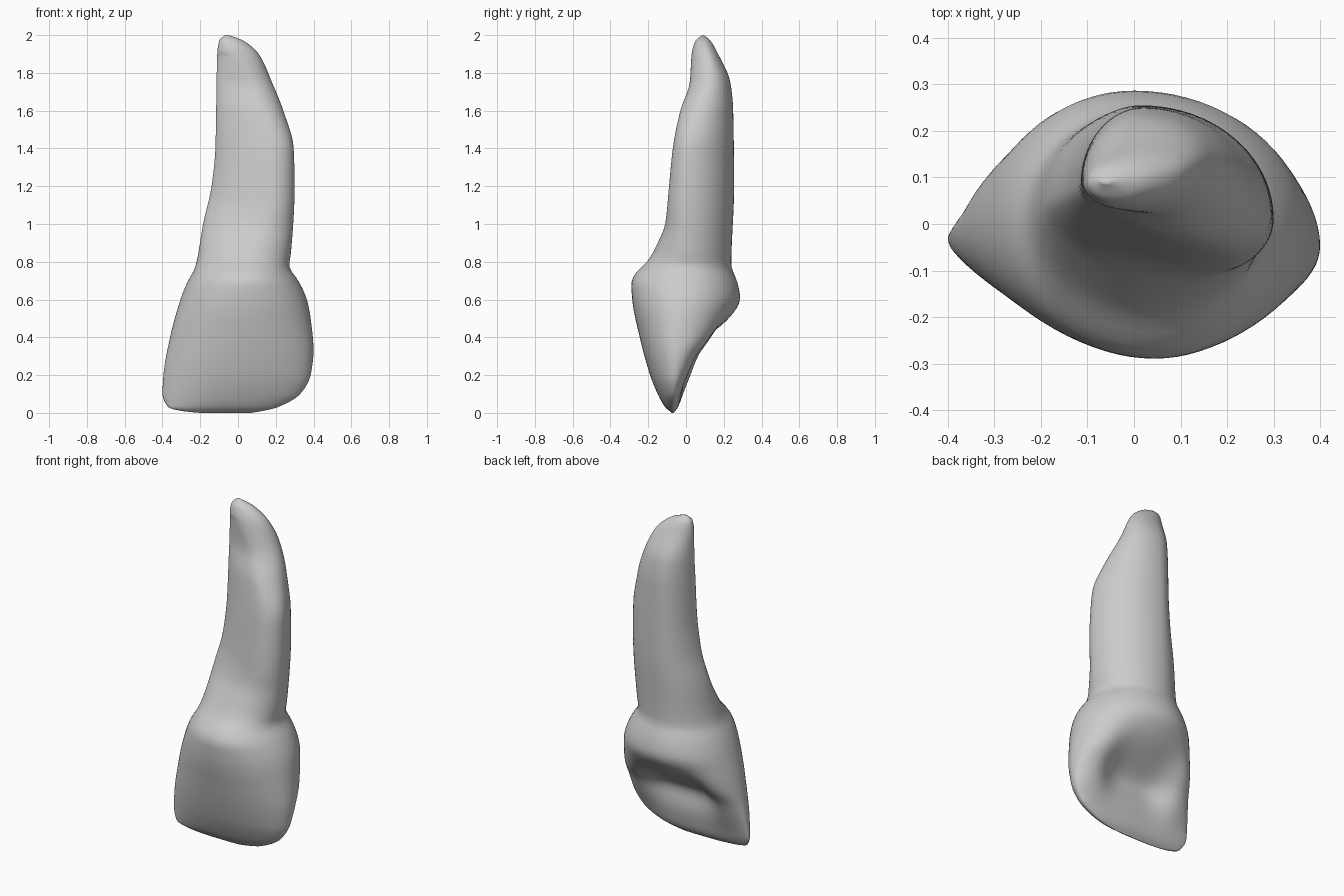
import bpy
import bmesh
import math
from mathutils import Vector

default_cube = bpy.data.objects.get("Cube")
if default_cube:
    bpy.data.objects.remove(default_cube, do_unlink=True)

# Outline profiles as (height, offset) keys
left_side = [(0, -.2), (.01, -.3), (.03, -.37), (.1, -.4), (.2, -.395), (.4, -.36), (.6, -.305),
             (.7, -.265), (.76, -.23), (.82, -.215), (1, -.185), (1.2, -.14), (1.4, -.12),
             (1.9, -.11), (1.97, -.1), (2, -.07)]
right_side = [(0, .07), (.01, .13), (.03, .21), (.1, .33), (.2, .385), (.33, .4), (.5, .385),
              (.6, .365), (.7, .32), (.78, .27), (.84, .28), (1.2, .3), (1.4, .295), (1.6, .24),
              (1.75, .18), (1.9, .11), (1.97, .03), (2, -.05)]
front_side = [(0, -.075), (.03, -.11), (.1, -.15), (.2, -.19), (.4, -.245), (.6, -.285),
              (.69, -.29), (.75, -.26), (.8, -.205), (.9, -.15), (1, -.11), (1.2, -.09),
              (1.4, -.07), (1.6, -.03), (1.75, .02), (1.9, .03), (1.97, .05), (2, .085)]
back_side = [(0, -.065), (.03, -.04), (.1, -.01), (.2, .04), (.3, .09), (.4, .18), (.5, .25),
             (.6, .29), (.7, .27), (.78, .24), (1.2, .255), (1.6, .25), (1.75, .235),
             (1.9, .17), (1.97, .13), (2, .095)]

# Where the widest points of each cross-section sit
left_depth = [(0, -.07), (.1, -.03), (.6, 0), (.8, .02), (1.2, .07), (2, .09)]
right_depth = [(0, -.07), (.3, -.05), (.8, 0), (1.4, .02), (1.8, .13), (2, .09)]
front_centre = [(0, -.03), (.2, .03), (.8, .05), (1.1, .18), (1.4, .19), (1.7, .08), (2, -.06)]
back_centre = [(0, -.03), (.6, 0), (1.6, .02), (1.9, 0), (2, -.06)]


def sample(keys, height):
    """Smooth interpolation that never overshoots its keys."""
    slopes = [(b[1] - a[1]) / (b[0] - a[0]) for a, b in zip(keys, keys[1:])]
    tangents = [slopes[0]]
    for before, after in zip(slopes, slopes[1:]):
        same_way = before * after > 0
        tangents.append(2 * before * after / (before + after) if same_way else 0)
    tangents.append(slopes[-1])
    for i in range(len(slopes)):
        (start, low), (end, high) = keys[i], keys[i + 1]
        if height <= end:
            break
    span = end - start
    t = min(max((height - start) / span, 0), 1)
    blend = t * t * (3 - 2 * t)
    ease_in = t * (1 - t) ** 2 * tangents[i]
    ease_out = t * t * (t - 1) * tangents[i + 1]
    return low + (high - low) * blend + span * (ease_in + ease_out)


def bump(value, centre, width, power=2):
    return math.exp(-abs((value - centre) / width) ** power)


def quarter_arc(start, end, corner, fullness, steps):
    """Bezier quarter turn from start towards end around a corner."""
    handle_a = start.lerp(corner, fullness)
    handle_b = end.lerp(corner, fullness)
    for step in range(steps):
        t = step / steps
        s = 1 - t
        yield s**3 * start + 3 * s * s * t * handle_a + 3 * s * t * t * handle_b + t**3 * end


def cross_section(height, steps=20):
    left = Vector((sample(left_side, height), sample(left_depth, height)))
    right = Vector((sample(right_side, height), sample(right_depth, height)))
    front = Vector((sample(front_centre, height), sample(front_side, height)))
    back = Vector((sample(back_centre, height), sample(back_side, height)))
    # The root is flatter at its front left, the crown fuller behind
    root_flatness = min(max((height - .8) / .3, 0), 1) * (height < 1.9)
    hollow = bump(height, .32, .15)
    front_left = .55 - .15 * root_flatness
    behind = .55 + .15 * hollow
    points = []
    for start, end, fullness in ((left, front, front_left), (front, right, .55),
                                 (right, back, behind), (back, left, behind)):
        vertical_first = start in (left, right)
        corner = Vector((start.x, end.y)) if vertical_first else Vector((end.x, start.y))
        is_back = back in (start, end)
        for point in quarter_arc(start, end, corner, fullness, steps):
            # Scooped hollow between the ridges on the back of the crown
            if is_back:
                point.y -= .1 * hollow * bump(point.x, .01, .22, 4)
            points.append((point.x, point.y, height))
    return points


# Tooth body, lofted with finer rings towards both ends
ring_count = 110
mesh = bpy.data.meshes.new("incisor_tooth")
bm = bmesh.new()
rings = []
for level in range(ring_count + 1):
    height = 1 - math.cos(math.pi * level / ring_count)
    rings.append([bm.verts.new(point) for point in cross_section(height)])
for lower, upper in zip(rings, rings[1:]):
    for i in range(len(lower)):
        bm.faces.new((lower[i - 1], lower[i], upper[i], upper[i - 1]))
bm.faces.new(rings[0][::-1])
bm.faces.new(rings[-1])
bmesh.ops.recalc_face_normals(bm, faces=bm.faces)
for face in bm.faces:
    face.smooth = True
bm.to_mesh(mesh)
bm.free()
tooth = bpy.data.objects.new("incisor_tooth", mesh)
bpy.context.collection.objects.link(tooth)

# Light grey enamel
enamel = bpy.data.materials.new("light_grey_enamel")
enamel.use_nodes = True
grey = (.6, .6, .6, 1)
enamel.diffuse_color = grey
enamel.node_tree.nodes["Principled BSDF"].inputs["Base Color"].default_value = grey
mesh.materials.append(enamel)

# Soften the loft
smooth = tooth.modifiers.new("soften", "SMOOTH")
smooth.factor = .4
smooth.iterations = 3
